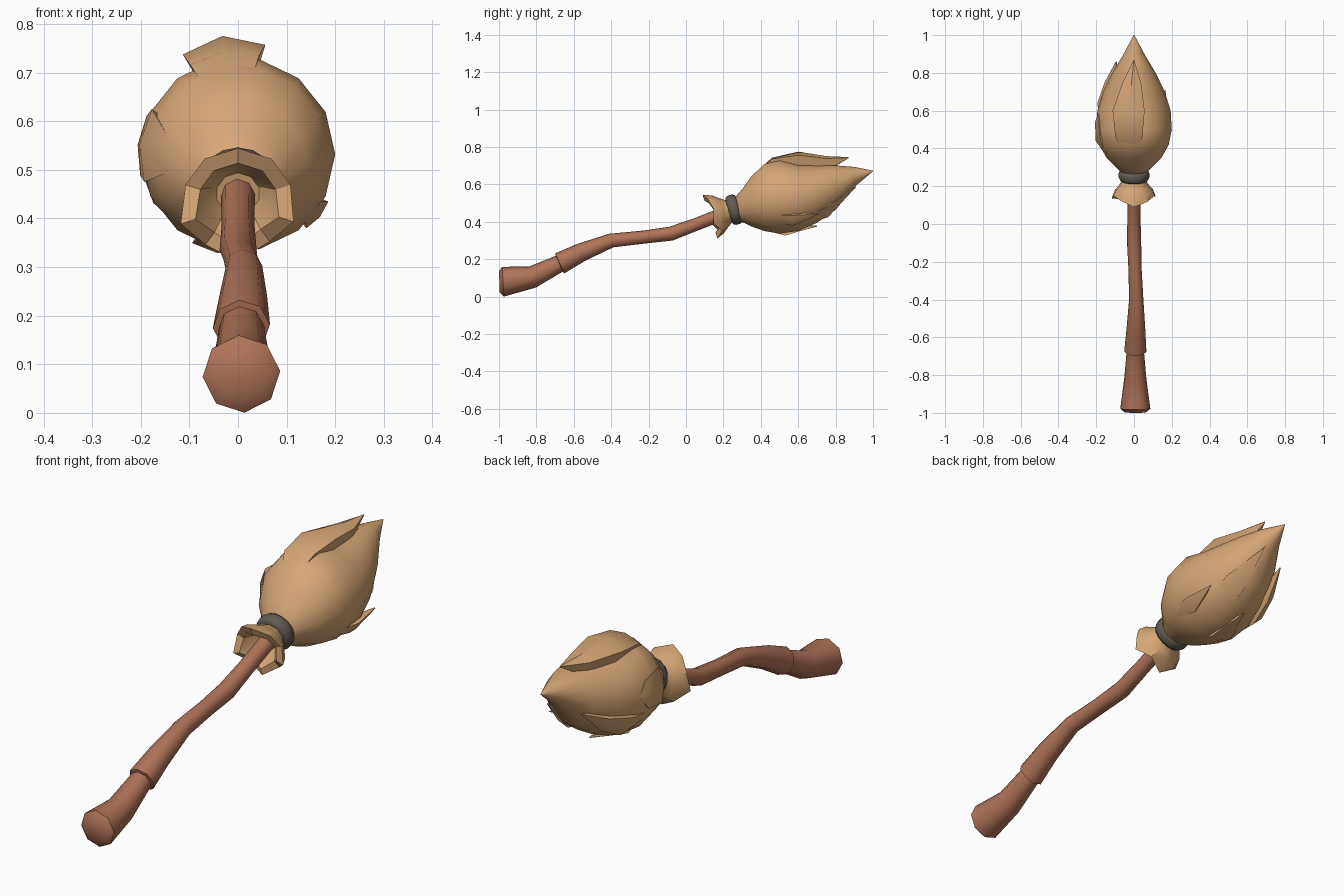
import bpy, bmesh, math
from mathutils import Vector


def material(name, rgb):
    m = bpy.data.materials.new(name)
    m.diffuse_color = (*rgb, 1)
    return m


STRAW = material("straw", (0.67, 0.385, 0.18))
WOOD = material("reddish wood", (0.44, 0.172, 0.1))
METAL = material("dark grey band", (0.12, 0.105, 0.085))


def loft(name, rings, mat, smooth=30):
    """Skin a list of equal-sized rings, cap both ends."""
    bm = bmesh.new()
    rows = [[bm.verts.new(p) for p in ring] for ring in rings]
    n = len(rows[0])
    for a, b in zip(rows, rows[1:]):
        for i in range(n):
            j = (i + 1) % n
            bm.faces.new((a[i], a[j], b[j], b[i]))
    bm.faces.new(rows[0])
    bm.faces.new(rows[-1][::-1])
    bmesh.ops.remove_doubles(bm, verts=bm.verts[:], dist=0.0005)
    bmesh.ops.recalc_face_normals(bm, faces=bm.faces[:])
    me = bpy.data.meshes.new(name)
    bm.to_mesh(me)
    bm.free()
    me.materials.append(mat)
    me.shade_smooth()
    me.set_sharp_from_angle(angle=math.radians(smooth))
    ob = bpy.data.objects.new(name, me)
    bpy.context.collection.objects.link(ob)
    return ob


def disc(center, axis, r, n, phase=0.0):
    """Ring of n points around an axis lying in the yz plane."""
    d = Vector(axis).normalized()
    side = Vector((1, 0, 0))
    up = side.cross(d)
    return [Vector(center) + r * (math.cos(a) * side + math.sin(a) * up)
            for a in (2 * math.pi * (i + phase) / n for i in range(n))]


# Handle: flared butt piece tucked into the longer bent shaft
def stick(name, rows):
    rings = [disc((x, y, z), (0, math.cos(t), math.sin(t)), r, 8, 0.1)
             for x, y, z, r, t in rows]
    loft(name, rings, WOOD, 48)


stick("handle_butt", [
    (0.007, -0.998, 0.080, 0.056, 0.03),
    (0.007, -0.978, 0.080, 0.080, 0.06),
    (0.007, -0.82, 0.105, 0.059, 0.32),
    (0.007, -0.64, 0.195, 0.043, 0.45)])
stick("handle_shaft", [
    (0.007, -0.678, 0.175, 0.040, 0.42),
    (0.007, -0.675, 0.178, 0.059, 0.42),
    (0.010, -0.56, 0.237, 0.050, 0.44),
    (0.012, -0.40, 0.300, 0.038, 0.30),
    (0.005, -0.23, 0.318, 0.035, 0.12),
    (0.000, -0.08, 0.337, 0.038, 0.25),
    (0.000, 0.05, 0.385, 0.034, 0.38),
    (0.000, 0.23, 0.455, 0.035, 0.36)])

# Metal band, tilted like the end of the shaft
AXIS = Vector((0, 0.958, 0.287))
BAND = Vector((0, 0.257, 0.465))
loft("band", [disc(BAND + AXIS * t, AXIS, r, 16) for t, r in
              ((-0.03, 0.060), (-0.026, 0.074), (-0.012, 0.081),
               (0.012, 0.081), (0.026, 0.074), (0.03, 0.060))], METAL, 60)


# Straw skirt: hollow flared collar with a ragged rim
def ragged(t, r, amount):
    jag = (0.015, 0.0, -0.02, 0.005, 0.015, -0.02, 0.012, -0.012, 0.025, -0.008)
    pts = []
    for i in range(10):
        k = jag[i] * amount
        pts.append(disc(BAND + AXIS * (t + k), AXIS, r - 0.3 * k, 10, 0.5)[i])
    return pts


loft("straw_skirt", [ragged(0.0, 0.058, 0), ragged(-0.03, 0.062, 0),
                     ragged(-0.058, 0.082, 0.1), ragged(-0.085, 0.105, 0.3),
                     ragged(-0.118, 0.118, 1), ragged(-0.118, 0.086, 1),
                     ragged(-0.085, 0.070, 0.3), ragged(-0.05, 0.045, 0)], STRAW, 32)

# Straw head: bulb profile as y, centre z, x radius, z radius
HEAD = [(0.265, 0.470, 0.062, 0.066), (0.30, 0.487, 0.095, 0.09),
        (0.35, 0.510, 0.145, 0.138), (0.42, 0.530, 0.184, 0.184),
        (0.50, 0.532, 0.200, 0.200), (0.60, 0.527, 0.194, 0.180),
        (0.70, 0.547, 0.163, 0.156), (0.80, 0.583, 0.115, 0.122),
        (0.90, 0.640, 0.055, 0.055), (1.00, 0.672, 0.002, 0.002)]


def on_head(y, deg, lift=0.0):
    for a, b in zip(HEAD, HEAD[1:]):
        if y <= b[0]:
            break
    f = (y - a[0]) / (b[0] - a[0])
    zc, rx, rz = (a[k] + f * (b[k] - a[k]) for k in (1, 2, 3))
    t = math.radians(deg)
    return Vector(((rx + lift) * math.cos(t), y, zc + (rz + lift) * math.sin(t)))


loft("straw_head", [[on_head(h[0], 360 * i / 14) for i in range(14)]
                    for h in HEAD], STRAW, 50)


# Pointed tufts lifting off the head: rows of y, angle, half width, lift
def tuft(name, rows):
    rings = []
    for y, deg, half, lift in rows:
        if half == 0:
            rings.append([on_head(y, deg, lift + d) for d in
                          (0, 0.002, 0, -0.003, -0.003)])
        else:
            rings.append([on_head(y, deg - half, lift * 0.8), on_head(y, deg, lift),
                          on_head(y, deg + half, lift * 0.8),
                          on_head(y, deg + half * 0.9, -0.03),
                          on_head(y, deg - half * 0.9, -0.03)])
    loft(name, rings, STRAW, 35)


tuft("top_tuft", [(0.36, 97, 14, -0.005), (0.46, 98, 20, 0.022), (0.60, 97, 20, 0.070),
                  (0.75, 94, 16, 0.048), (0.87, 90, 0, 0.046)])
tuft("left_tuft", [(0.35, 174, 12, -0.005), (0.44, 174, 22, 0.016),
                   (0.54, 174, 18, 0.010), (0.59, 172, 0, -0.006)])
tuft("right_tuft", [(0.46, -37, 6, -0.005), (0.57, -38, 10, 0.018),
                    (0.71, -34, 0, 0.042)])
tuft("lower_right_tuft", [(0.58, -58, 8, -0.005), (0.76, -55, 20, 0.016),
                          (0.91, -58, 0, 0.014)])
tuft("lower_left_tuft", [(0.48, 212, 8, -0.005), (0.64, 212, 17, 0.024),
                         (0.75, 212, 13, 0.032), (0.86, 212, 0, 0.032)])
tuft("bottom_tuft", [(0.38, -100, 8, -0.005), (0.53, -102, 15, 0.012),
                     (0.70, -98, 0, 0.016)])
